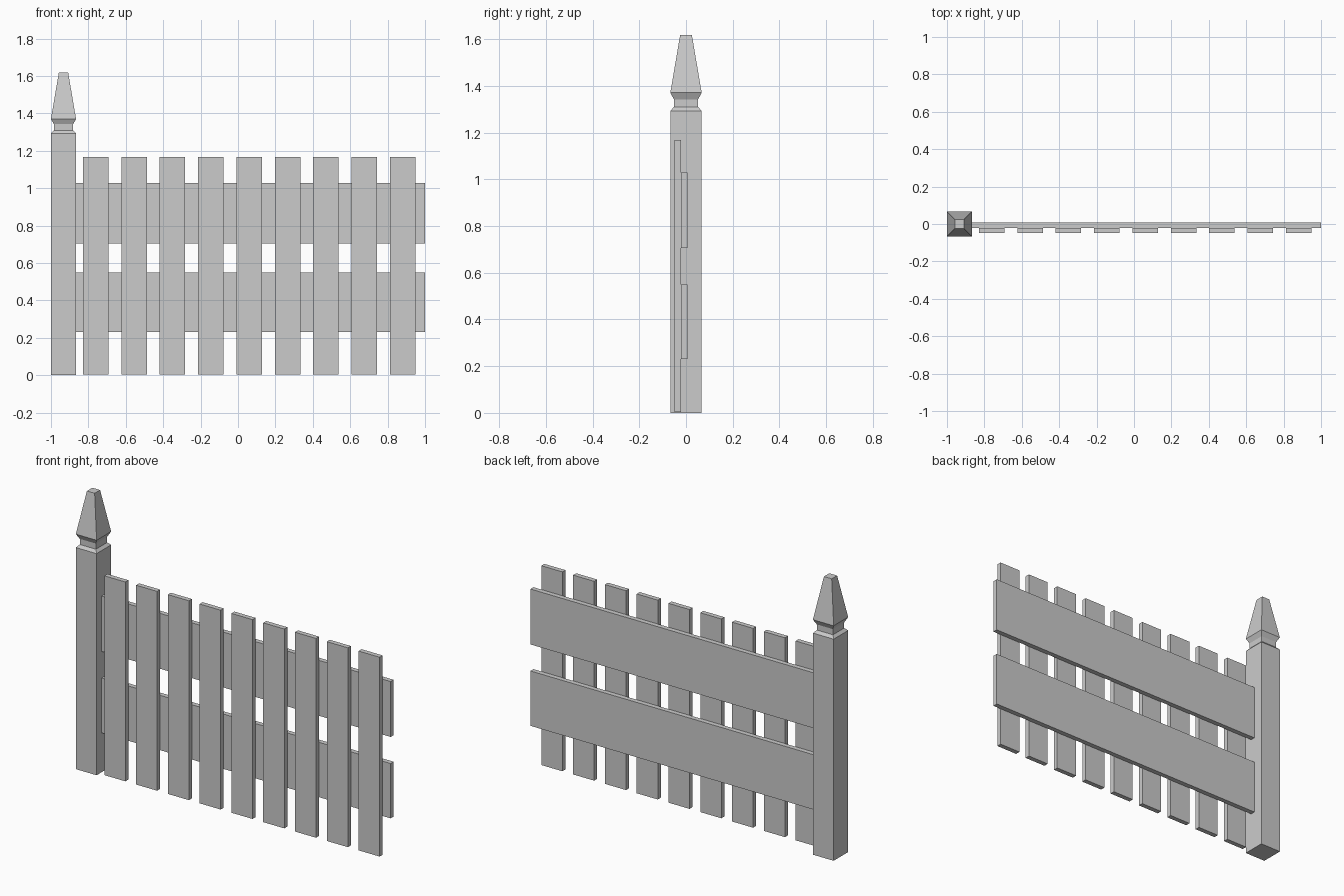
import bpy
import bmesh

cube = bpy.data.objects.get("Cube")
if cube:
    bpy.data.objects.remove(cube, do_unlink=True)

grey = bpy.data.materials.new("plain grey")
grey.use_nodes = True
colour = (0.6, 0.6, 0.6, 1)
grey.diffuse_color = colour
grey.node_tree.nodes["Principled BSDF"].inputs["Base Color"].default_value = colour


def add_object(name, bm):
    bmesh.ops.recalc_face_normals(bm, faces=bm.faces)
    mesh = bpy.data.meshes.new(name)
    bm.to_mesh(mesh)
    bm.free()
    mesh.materials.append(grey)
    obj = bpy.data.objects.new(name, mesh)
    bpy.context.collection.objects.link(obj)
    return obj


def square_stack(name, x, y, profile):
    """Square cross-sections (half width, height) joined into a closed solid."""
    bm = bmesh.new()
    rings = [[bm.verts.new((x + sx * h, y + sy * h, z))
              for sx, sy in ((-1, -1), (1, -1), (1, 1), (-1, 1))]
             for h, z in profile]
    for low, high in zip(rings, rings[1:]):
        for i in range(4):
            j = (i + 1) % 4
            bm.faces.new((low[i], low[j], high[j], high[i]))
    bm.faces.new(rings[0][::-1])
    bm.faces.new(rings[-1])
    return add_object(name, bm)


def board(name, x0, x1, y0, y1, z0, z1):
    bm = bmesh.new()
    bmesh.ops.create_cube(bm, size=1)
    for v in bm.verts:
        v.co = (x1 if v.co.x > 0 else x0,
                y1 if v.co.y > 0 else y0,
                z1 if v.co.z > 0 else z0)
    return add_object(name, bm)


# Post with a grooved neck and tapered finial
square_stack("post", -0.933, 0, [
    (0.067, 0), (0.067, 1.293), (0.052, 1.309),
    (0.052, 1.342), (0.067, 1.371), (0.025, 1.618)])

# Horizontal rails
for name, z0, z1 in (("lower_rail", 0.23, 0.55), ("upper_rail", 0.705, 1.028)):
    board(name, -0.87, 1, -0.021, 0.007, z0, z1)

# Vertical pickets on the front of the rails
for i in range(9):
    x = -0.829 + i * 0.2052
    board(f"picket_{i + 1}", x, x + 0.136, -0.049, -0.021, 0.004, 1.167)
